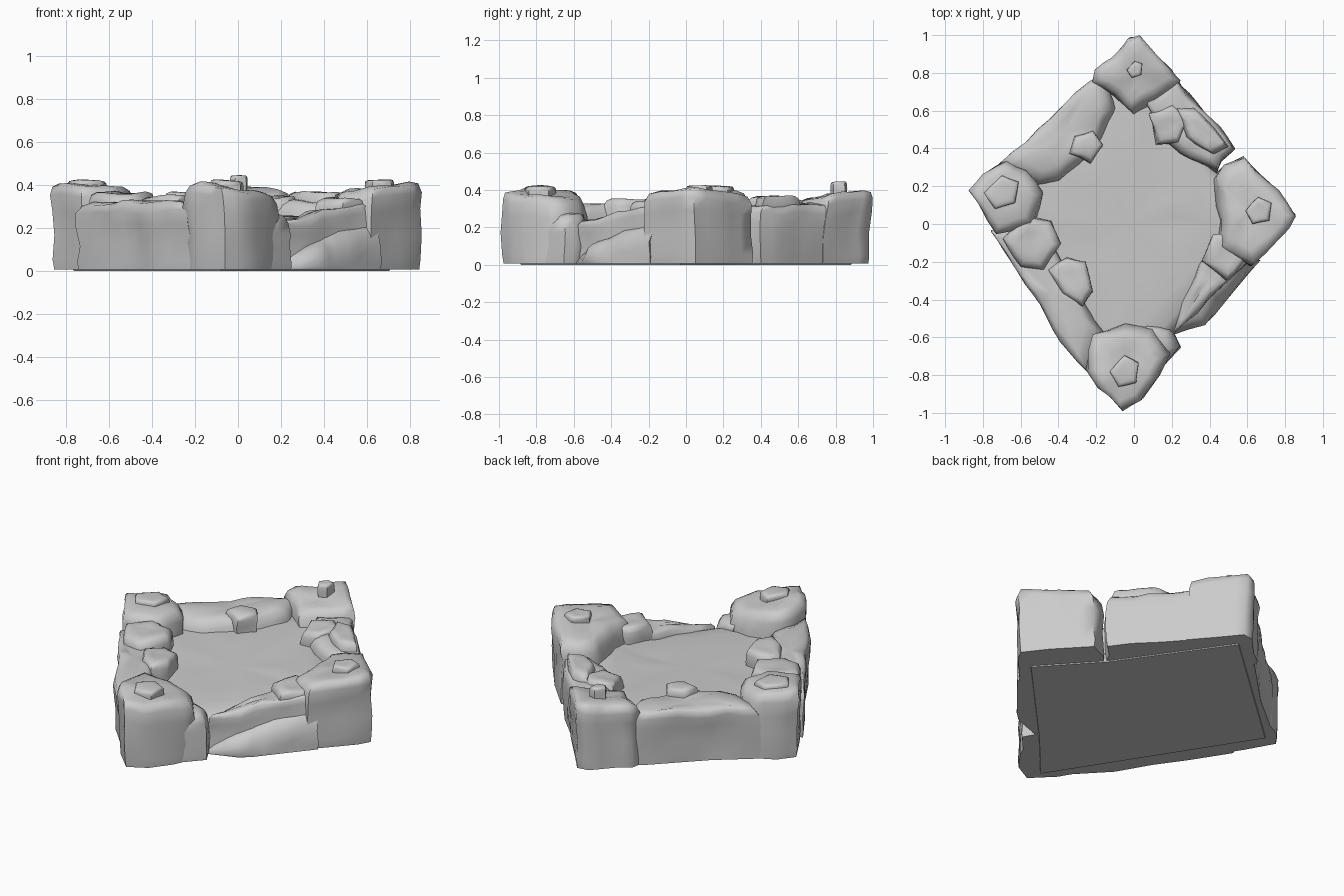
import bpy, bmesh
from math import ceil
from mathutils import Vector, noise

if "Cube" in bpy.data.objects:
    bpy.data.objects.remove(bpy.data.objects["Cube"])

stone = bpy.data.materials.new("grey_stone")
stone.use_nodes = True
stone.diffuse_color = (0.6, 0.6, 0.6, 1)
bsdf = stone.node_tree.nodes["Principled BSDF"]
bsdf.inputs["Base Color"].default_value = (0.6, 0.6, 0.6, 1)
bsdf.inputs["Roughness"].default_value = 0.9

# Ring levels of a worn block: (fraction of height, scale about the centre)
LEVELS = [(0, 0.98), (0.12, 1), (0.4, 0.98), (0.68, 1), (0.86, 0.98), (0.96, 0.9), (1, 0.72), (1, 0.4)]


def block(name, outline, top, base=0.006, lean=(0, 0), tilt=(0, 0), rough=0.022, step=0.1):
    """Worn stone block: rings over an outline, the top shifted by lean and sloped by tilt."""
    corners = [Vector(p) for p in outline]
    ring = []
    for a, b in zip(corners, corners[1:] + corners[:1]):
        n = max(1, ceil((b - a).length / step))
        ring += [a.lerp(b, i / n) for i in range(n)]
    centre = sum(ring, Vector((0, 0))) / len(ring)
    lean, tilt = Vector(lean), Vector(tilt)
    bm = bmesh.new()

    def vert(p, level):
        roof = top + tilt.dot(p - centre)
        q = p + lean * level ** 3
        v = Vector((q.x, q.y, base + (roof - base) * level))
        wobble = noise.noise_vector(v * 7) * rough * min(1, level * 3)
        return bm.verts.new(v + wobble)

    rings = [[vert(centre + (p - centre) * s, f) for p in ring] for f, s in LEVELS]
    for low, high in zip(rings, rings[1:]):
        for i in range(len(ring)):
            j = (i + 1) % len(ring)
            bm.faces.new((low[i], low[j], high[j], high[i]))
    peak = vert(centre, 1)
    for i in range(len(ring)):
        bm.faces.new((rings[-1][i], rings[-1][(i + 1) % len(ring)], peak))
    bm.faces.new(rings[0])
    bmesh.ops.recalc_face_normals(bm, faces=bm.faces)
    mesh = bpy.data.meshes.new(name)
    bm.to_mesh(mesh)
    bm.free()
    mesh.materials.append(stone)
    obj = bpy.data.objects.new(name, mesh)
    bpy.context.collection.objects.link(obj)
    bpy.ops.object.select_all(action='DESELECT')
    obj.select_set(True)
    bpy.context.view_layer.objects.active = obj
    bpy.ops.object.shade_smooth_by_angle(angle=1.1)


# Raised courtyard floor, dipping towards the breach
block("floor", [(0, .9), (-.78, .2), (-.08, -.9), (.19, -.59), (.72, -.03), (.43, .29)],
      0.25, base=0, tilt=(-.01, .02), rough=0.012, step=0.15)

# Corner towers
block("back_tower", [(.04, .98), (-.03, .97), (-.13, .86), (-.21, .8), (-.22, .74),
                     (-.1, .66), (0, .56), (.12, .65), (.25, .73), (.13, .87)],
      0.38, lean=(0, .03), tilt=(0, .15))
block("left_tower", [(.85, .05), (.75, .18), (.58, .36), (.47, .31), (.41, .24),
                     (.46, .02), (.44, -.14), (.62, -.23), (.81, -.02)],
      0.385, lean=(.02, 0), tilt=(.12, 0))
block("front_tower", [(-.06, -.98), (.05, -.92), (.14, -.8), (.19, -.68), (.1, -.56),
                      (-.04, -.52), (-.2, -.57), (-.24, -.76), (-.18, -.86)],
      0.385, lean=(-.02, -.02), tilt=(-.12, -.08))
block("front_tower_shoulder", [(.08, -.84), (.25, -.65), (.2, -.56), (.08, -.55), (.02, -.68)],
      0.27, lean=(-.03, 0), tilt=(-.25, 0))
block("right_tower", [(-.86, .18), (-.77, .02), (-.72, -.06), (-.52, 0), (-.47, .16),
                      (-.55, .28), (-.67, .33), (-.79, .27)],
      0.39, lean=(-.02, 0), tilt=(-.08, 0))

# Curtain walls
block("back_right_wall", [(-.72, .3), (-.5, .19), (-.38, .22), (-.19, .38), (-.08, .6),
                          (-.14, .8), (-.23, .75), (-.5, .48)],
      0.325, lean=(-.02, .02))
block("back_left_wall", [(.18, .8), (.05, .65), (.13, .45), (.3, .34), (.43, .27),
                         (.46, .33), (.53, .4), (.45, .51), (.33, .63)],
      0.32, lean=(.01, .01))
block("front_right_wall", [(-.75, -.04), (-.61, -.26), (-.49, -.43), (-.38, -.62), (-.22, -.79),
                           (-.16, -.56), (-.28, -.38), (-.4, -.18), (-.5, .02)],
      0.32, lean=(-.01, -.01))
block("front_left_wall", [(.2, -.58), (.34, -.47), (.52, -.28), (.66, -.17),
                          (.46, -.06), (.34, -.22), (.25, -.42)],
      0.285, tilt=(.1, .1))

# Collapsed rubble on the broken side
block("fallen_rubble", [(.2, -.59), (.37, -.53), (.43, -.48), (.52, -.37), (.67, -.19),
                        (.48, -.15), (.33, -.36)],
      0.165, lean=(-.04, .04), tilt=(.22, .22))

# Larger stones built into the walls: outline, top, base
wall_stones = [
    ("right_merlon", [(-.7, -.08), (-.6, -.23), (-.48, -.24), (-.39, -.11), (-.44, .02), (-.58, .05)], .365, .05),
    ("front_right_merlon", [(-.46, -.24), (-.38, -.37), (-.27, -.44), (-.21, -.36), (-.25, -.2), (-.36, -.18)], .35, .1),
    ("back_right_merlon", [(-.32, .47), (-.34, .37), (-.23, .32), (-.16, .42), (-.22, .5)], .36, .15),
    ("back_left_merlon", [(.5, .41), (.43, .51), (.32, .62), (.22, .62), (.28, .46), (.42, .36)], .365, .05),
    ("inner_back_stone", [(.08, .58), (.12, .42), (.24, .43), (.3, .56), (.2, .64)], .345, .1),
    ("left_inner_stone", [(.36, -.2), (.48, -.3), (.62, -.18), (.55, -.04), (.42, -.06)], .335, .1),
]
for name, outline, top, base in wall_stones:
    block(name, outline, top, base, rough=0.016, step=0.08)

# Small caps on the towers: centre, half width, top
caps = [
    ("back_peak", (0, .82), .045, .44),
    ("left_peak", (.66, .07), .07, .425),
    ("front_peak", (-.05, -.78), .08, .42),
    ("right_peak", (-.7, .17), .09, .42),
]
for name, (x, y), r, top in caps:
    outline = [(x - r, y), (x - r * .4, y - r), (x + r * .8, y - r * .7), (x + r, y + r * .6), (x, y + r)]
    block(name, outline, top, base=0.33, rough=0.01, step=0.08)
